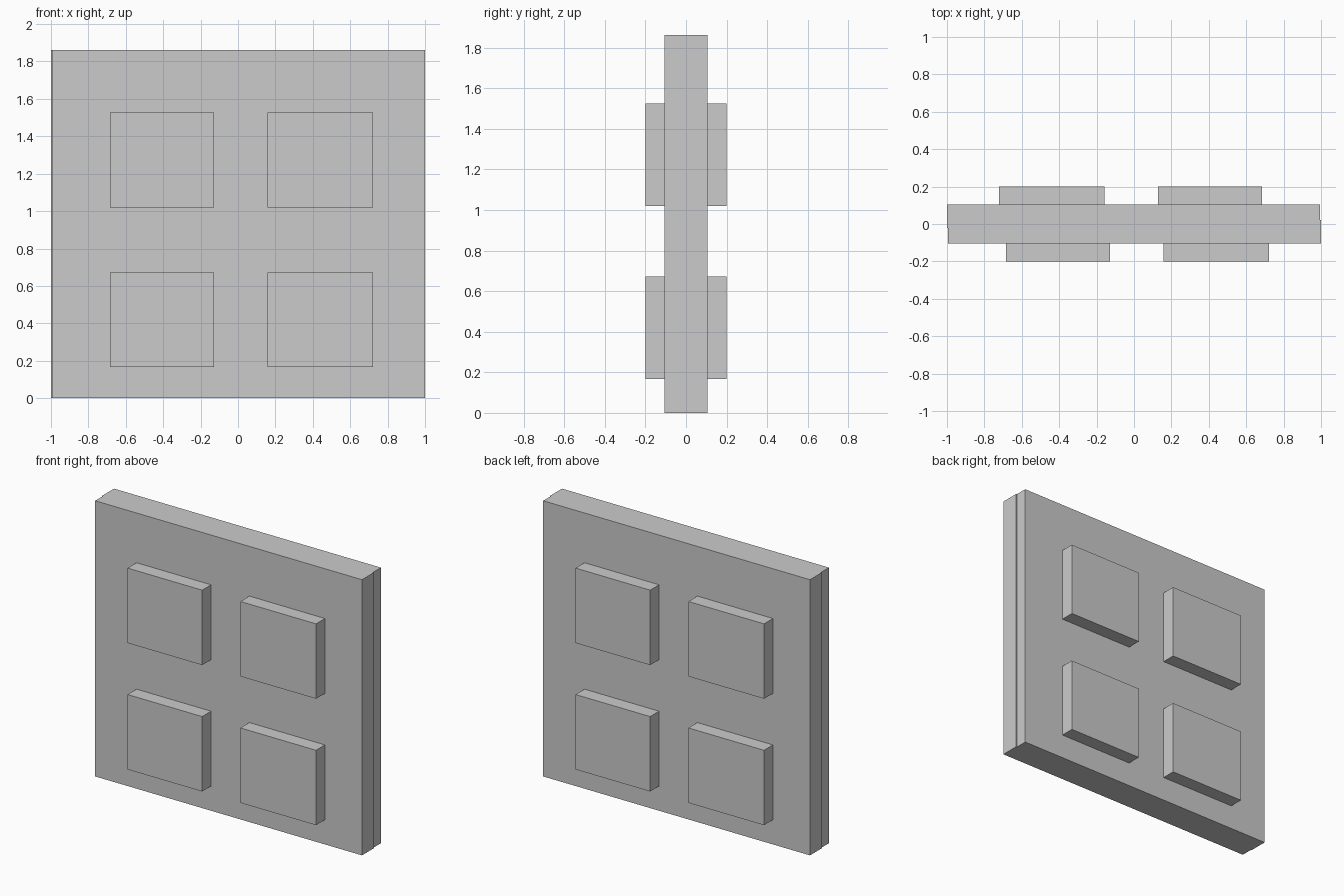
import bpy
import bmesh
from mathutils import Matrix, Vector

if "Cube" in bpy.data.objects:
    bpy.data.objects.remove(bpy.data.objects["Cube"])


def box(name, x, y, z, turn=False):
    """Box from (min, max) ranges; turn spins it half a turn about z."""
    bm = bmesh.new()
    bmesh.ops.create_cube(bm, size=1)
    size = Vector((x[1] - x[0], y[1] - y[0], z[1] - z[0]))
    mid = Vector((sum(x), sum(y), sum(z))) / 2
    bmesh.ops.scale(bm, vec=size, verts=bm.verts)
    bmesh.ops.translate(bm, vec=mid, verts=bm.verts)
    if turn:
        bmesh.ops.rotate(bm, matrix=Matrix.Rotation(3.14159265, 3, 'Z'), verts=bm.verts)
    mesh = bpy.data.meshes.new(name)
    bm.to_mesh(mesh)
    bm.free()
    obj = bpy.data.objects.new(name, mesh)
    bpy.context.collection.objects.link(obj)
    return obj


COLUMNS = {"left": (-0.685, -0.128), "right": (0.158, 0.723)}
ROWS = {"lower": (0.166, 0.672), "upper": (1.02, 1.526)}

# The back half is the front half turned around; the leaves overlap at the core
for side, turn in (("front", False), ("back", True)):
    # Door leaf, slightly short of the far edge so a seam shows on each side
    box(f"{side}_leaf", (-0.994, 1.0), (-0.105, 0.022), (0, 1.862), turn)
    # Four raised panels
    for row, z in ROWS.items():
        for column, x in COLUMNS.items():
            box(f"{side}_{row}_{column}_panel", x, (-0.2, -0.10), z, turn)
